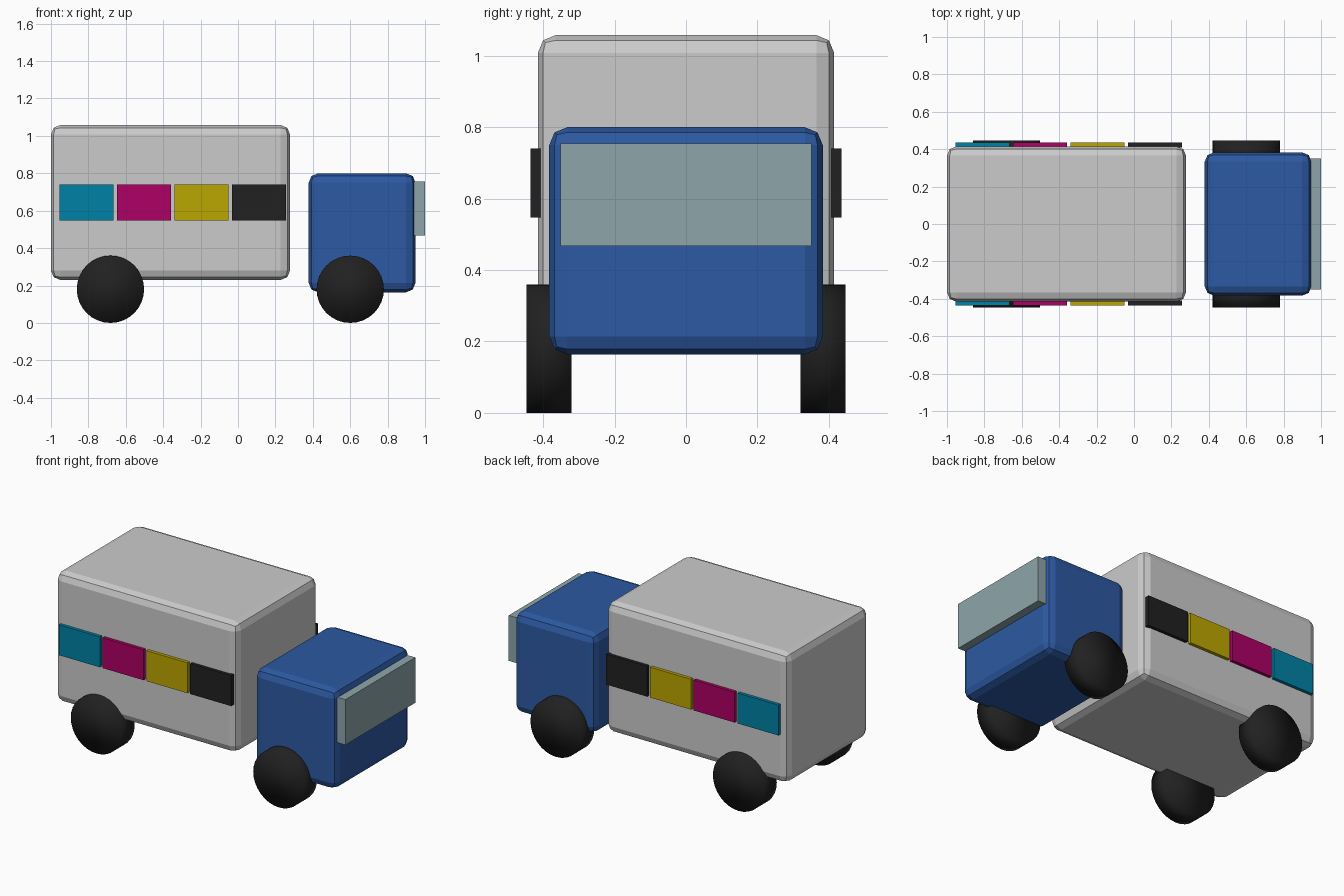
import bpy
from math import pi

if "Cube" in bpy.data.objects:
    bpy.data.objects.remove(bpy.data.objects["Cube"])


def paint(obj, name, rgb):
    mat = bpy.data.materials.get(name) or bpy.data.materials.new(name)
    mat.diffuse_color = (*rgb, 1)
    mat.use_nodes = True
    mat.node_tree.nodes["Principled BSDF"].inputs["Base Color"].default_value = mat.diffuse_color
    obj.data.materials.append(mat)


def box(name, lo, hi, bevel=0):
    bpy.ops.mesh.primitive_cube_add(size=1, location=[(a + b) / 2 for a, b in zip(lo, hi)])
    obj = bpy.context.object
    obj.name = name
    obj.scale = [b - a for a, b in zip(lo, hi)]
    bpy.ops.object.transform_apply(location=False, rotation=False, scale=True)
    if bevel:
        mod = obj.modifiers.new("rounded_edges", 'BEVEL')
        mod.width = bevel
        mod.segments = 2
    return obj


# Cargo body
box("cargo_box", (-1.0, -0.415, 0.23), (0.278, 0.415, 1.058), 0.05)

# Cab and windscreen
cab = box("cab", (0.378, -0.383, 0.164), (0.949, 0.383, 0.80), 0.05)
paint(cab, "blue", (0.025, 0.10, 0.36))
screen = box("windscreen", (0.94, -0.351, 0.467), (1.0, 0.351, 0.755))
paint(screen, "glass", (0.27, 0.38, 0.41))

# Coloured side panels on both sides
panels = [("cyan", (0.0, 0.22, 0.38)), ("magenta", (0.42, 0.0, 0.13)),
          ("yellow", (0.50, 0.38, 0.0)), ("black", (0.015, 0.015, 0.015))]
for side, s in (("right", -1), ("left", 1)):
    for i, (colour, rgb) in enumerate(panels):
        x = -0.954 + 0.3075 * i
        y0, y1 = sorted((s * 0.408, s * 0.435))
        panel = box(f"{colour}_panel_{side}", (x, y0, 0.547), (x + 0.288, y1, 0.74))
        paint(panel, colour, rgb)

# Wheels, smooth shaded all over
for axle, x in (("rear", -0.682), ("front", 0.60)):
    for side, s in (("right", -1), ("left", 1)):
        bpy.ops.mesh.primitive_cylinder_add(vertices=32, radius=0.18, depth=0.127,
                                            location=(x, s * 0.3835, 0.18),
                                            rotation=(pi / 2, 0, 0))
        wheel = bpy.context.object
        wheel.name = f"{axle}_wheel_{side}"
        bpy.ops.object.shade_smooth()
        paint(wheel, "tyre", (0.015, 0.015, 0.015))
